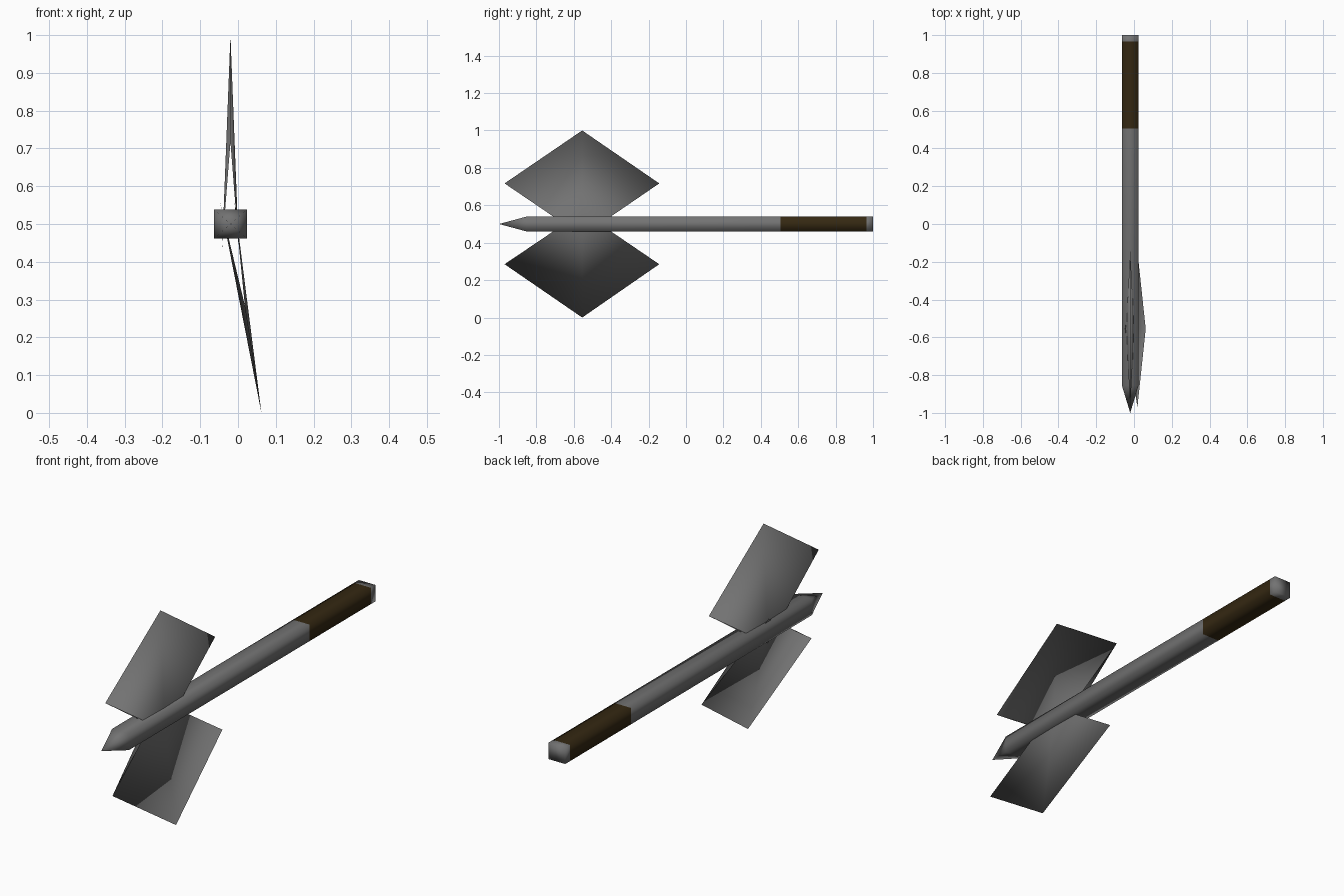
import bpy, bmesh

if "Cube" in bpy.data.objects:
    bpy.data.objects.remove(bpy.data.objects["Cube"])

def material(name, rgb):
    m = bpy.data.materials.new(name)
    m.diffuse_color = (*rgb, 1)
    m.use_nodes = True
    m.node_tree.nodes["Principled BSDF"].inputs["Base Color"].default_value = m.diffuse_color
    return m

steel = material("grey steel", (0.17, 0.17, 0.17))
leather = material("dark brown grip", (0.035, 0.021, 0.006))

def finish(name, bm, mats):
    bmesh.ops.recalc_face_normals(bm, faces=bm.faces)
    for f in bm.faces:
        f.smooth = True
    me = bpy.data.meshes.new(name)
    bm.to_mesh(me)
    bm.free()
    for m in mats:
        me.materials.append(m)
    ob = bpy.data.objects.new(name, me)
    bpy.context.collection.objects.link(ob)
    return ob

# Handle: square shaft with a pyramid tip and a brown grip band
CX, CZ, HX, HZ = -0.02, 0.5, 0.044, 0.039
bm = bmesh.new()
rings = [[bm.verts.new((CX + sx * HX, y, CZ + sz * HZ))
          for sx, sz in ((-1, -1), (1, -1), (1, 1), (-1, 1))]
         for y in (-0.855, 0.505, 0.965, 1.0)]
tip = bm.verts.new((CX, -1.0, CZ))
for i in range(4):
    j = (i + 1) % 4
    bm.faces.new((tip, rings[0][i], rings[0][j]))
    for k in range(3):
        f = bm.faces.new((rings[k][i], rings[k][j], rings[k + 1][j], rings[k + 1][i]))
        f.material_index = 1 if k == 1 else 0
bm.faces.new(rings[-1])
finish("handle", bm, [steel, leather])

# Blades: two diamond sheets joined along the outer edge, open toward the handle
def blade(name, point, side, root_left, root_right):
    bm = bmesh.new()
    def v(x, y, z):
        return bm.verts.new((x, y, z))
    p = v(point[0], -0.555, point[1])
    front, back = v(side[0], -0.97, side[1]), v(side[0], -0.143, side[1])
    for (x, z), flip in ((root_left, False), (root_right, True)):
        r = v(x, -0.555, z)
        for tri in ((p, front, r), (p, r, back)):
            bm.faces.new(tri[::-1] if flip else tri)
    finish(name, bm, [steel])

blade("upper_blade", (-0.02, 1.0), (-0.02, 0.717), (-0.042, 0.435), (0.002, 0.435))
blade("lower_blade", (0.062, 0.0), (0.018, 0.285), (-0.047, 0.555), (-0.010, 0.565))
